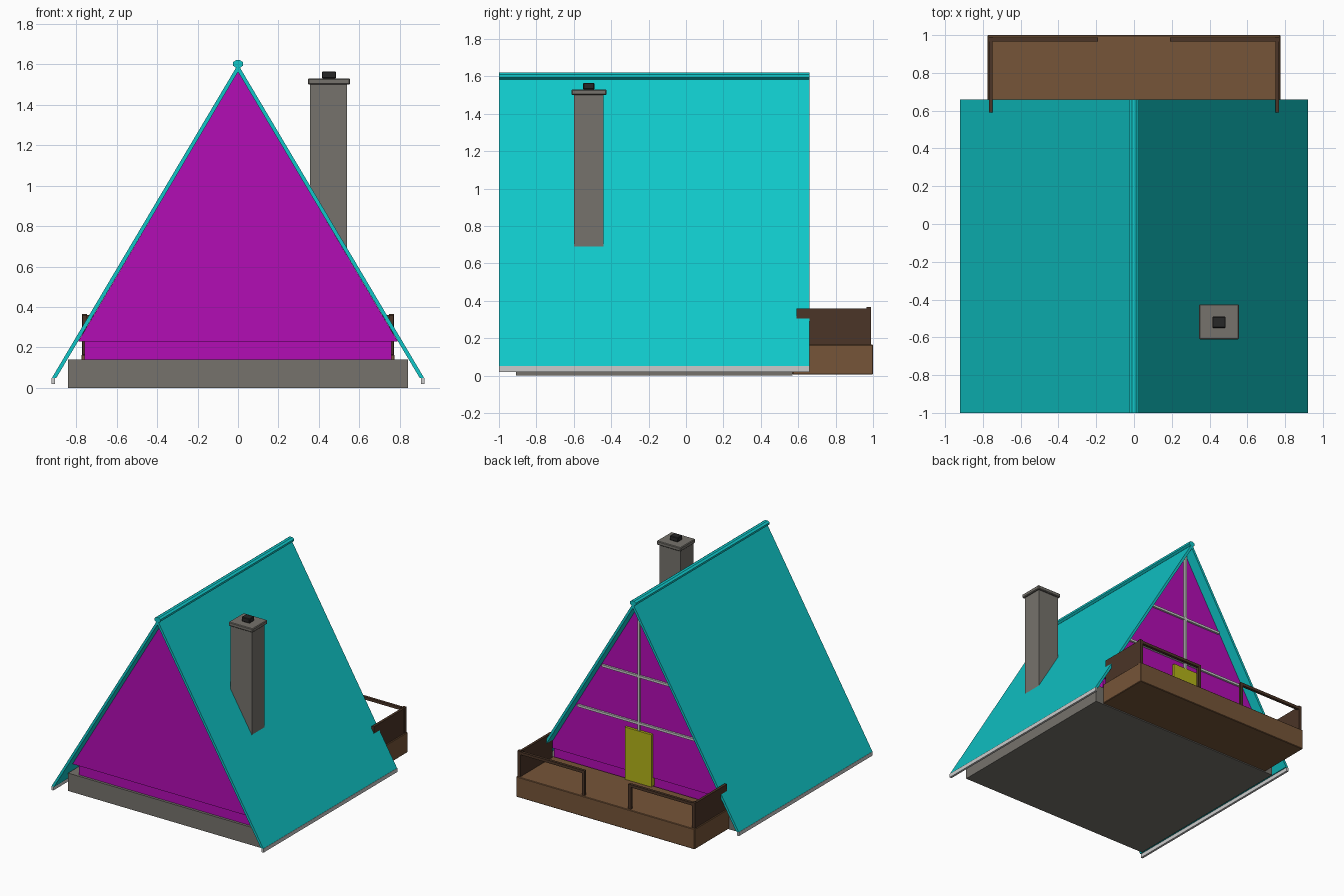
import bpy, bmesh, math

if "Cube" in bpy.data.objects:
    bpy.data.objects.remove(bpy.data.objects["Cube"])


def mat(name, rgb):
    m = bpy.data.materials.new(name)
    m.diffuse_color = (*rgb, 1)
    m.use_nodes = True
    m.node_tree.nodes["Principled BSDF"].inputs["Base Color"].default_value = m.diffuse_color
    return m


TEAL = mat("teal_roof", (0.005, 0.57, 0.58))
MAGENTA = mat("magenta_wall", (0.45, 0.004, 0.46))
STONE = mat("stone", (0.18, 0.17, 0.15))
WOOD = mat("deck_wood", (0.18, 0.09, 0.04))
DARK = mat("dark_wood", (0.07, 0.035, 0.02))
YELLOW = mat("yellow_door", (0.45, 0.45, 0.01))
BLACK = mat("black", (0.02, 0.02, 0.02))


def finish(name, bm, material=None, bevel=0):
    bmesh.ops.recalc_face_normals(bm, faces=bm.faces)
    me = bpy.data.meshes.new(name)
    bm.to_mesh(me)
    bm.free()
    ob = bpy.data.objects.new(name, me)
    bpy.context.collection.objects.link(ob)
    if material:
        me.materials.append(material)
    if bevel:
        mod = ob.modifiers.new("bevel", 'BEVEL')
        mod.width = bevel
        mod.segments = 1
    return ob


def box(name, x, y, z, material=None, bevel=0):
    """Box from (min, max) ranges."""
    bm = bmesh.new()
    bmesh.ops.create_cube(bm, size=1)
    for v in bm.verts:
        v.co = [r[0] if c < 0 else r[1] for c, r in zip(v.co, (x, y, z))]
    return finish(name, bm, material, bevel)


def extrude_y(name, profile, y0, y1, material=None):
    """Profile in x-z, extruded along y."""
    bm = bmesh.new()
    face = bm.faces.new([bm.verts.new((x, y0, z)) for x, z in profile])
    ext = bmesh.ops.extrude_face_region(bm, geom=[face])
    bmesh.ops.translate(bm, vec=(0, y1 - y0, 0),
                        verts=[g for g in ext["geom"] if isinstance(g, bmesh.types.BMVert)])
    return finish(name, bm, material)


def mirrored(x, side):
    return tuple(sorted((x[0] * side, x[1] * side)))


Y0, Y1 = -1.0, 0.66

# Base and walls
box("foundation", (-0.84, 0.84), (-0.91, 0.57), (0, 0.14), STONE)
box("lower_wall", (-0.76, 0.76), (-0.89, 0.555), (0.14, 0.235), MAGENTA)
extrude_y("gable_wall", [(-0.79, 0.23), (0.79, 0.23), (0, 1.565)], -0.925, 0.575, MAGENTA)

# Roof slopes and ridge cap
extrude_y("roof", [(0, 1.60), (0.92, 0.05), (0.898, 0.05), (0, 1.563),
                   (-0.898, 0.05), (-0.92, 0.05)], Y0, Y1, TEAL)
ridge = [(0.028 * math.cos(a) , 1.602 + 0.02 * math.sin(a))
         for a in (math.radians(22.5 + 45 * i) for i in range(8))]
extrude_y("ridge_cap", ridge, Y0, Y1, TEAL)

# Chimney
box("chimney_stack", (0.355, 0.54), (-0.60, -0.44), (0.60, 1.505), STONE)
box("chimney_cap", (0.345, 0.555), (-0.612, -0.425), (1.50, 1.53), STONE, 0.005)
box("chimney_pot", (0.415, 0.485), (-0.55, -0.49), (1.53, 1.565), BLACK, 0.004)

# Deck
box("deck", (-0.775, 0.775), (0.57, 1.0), (0.005, 0.165), WOOD, 0.004)

# Mirrored eave trims and railings
for side, tag in ((1, "right"), (-1, "left")):
    box(f"eave_trim_{tag}", mirrored((0.905, 0.922), side), (Y0, Y1), (0.02, 0.05))
    box(f"side_rail_panel_{tag}", mirrored((0.748, 0.768), side), (0.59, 0.985), (0.16, 0.36), DARK)
    box(f"corner_post_{tag}", mirrored((0.746, 0.771), side), (0.966, 0.99), (0.16, 0.366), DARK)
    box(f"back_rail_{tag}", mirrored((0.19, 0.768), side), (0.967, 0.988), (0.338, 0.36), DARK)
    box(f"back_rail_post_{tag}", mirrored((0.19, 0.212), side), (0.967, 0.988), (0.16, 0.36), DARK)

# Window bars and door on the back gable
box("vertical_window_bar", (-0.009, 0.009), (0.57, 0.59), (0.57, 1.54))
for i, (half, z) in enumerate(((0.535, 0.63), (0.32, 1.0))):
    box(f"cross_window_bar_{i + 1}", (-half, half), (0.57, 0.59), (z - 0.009, z + 0.009))
box("door", (-0.115, 0.115), (0.55, 0.595), (0.165, 0.575), YELLOW)
